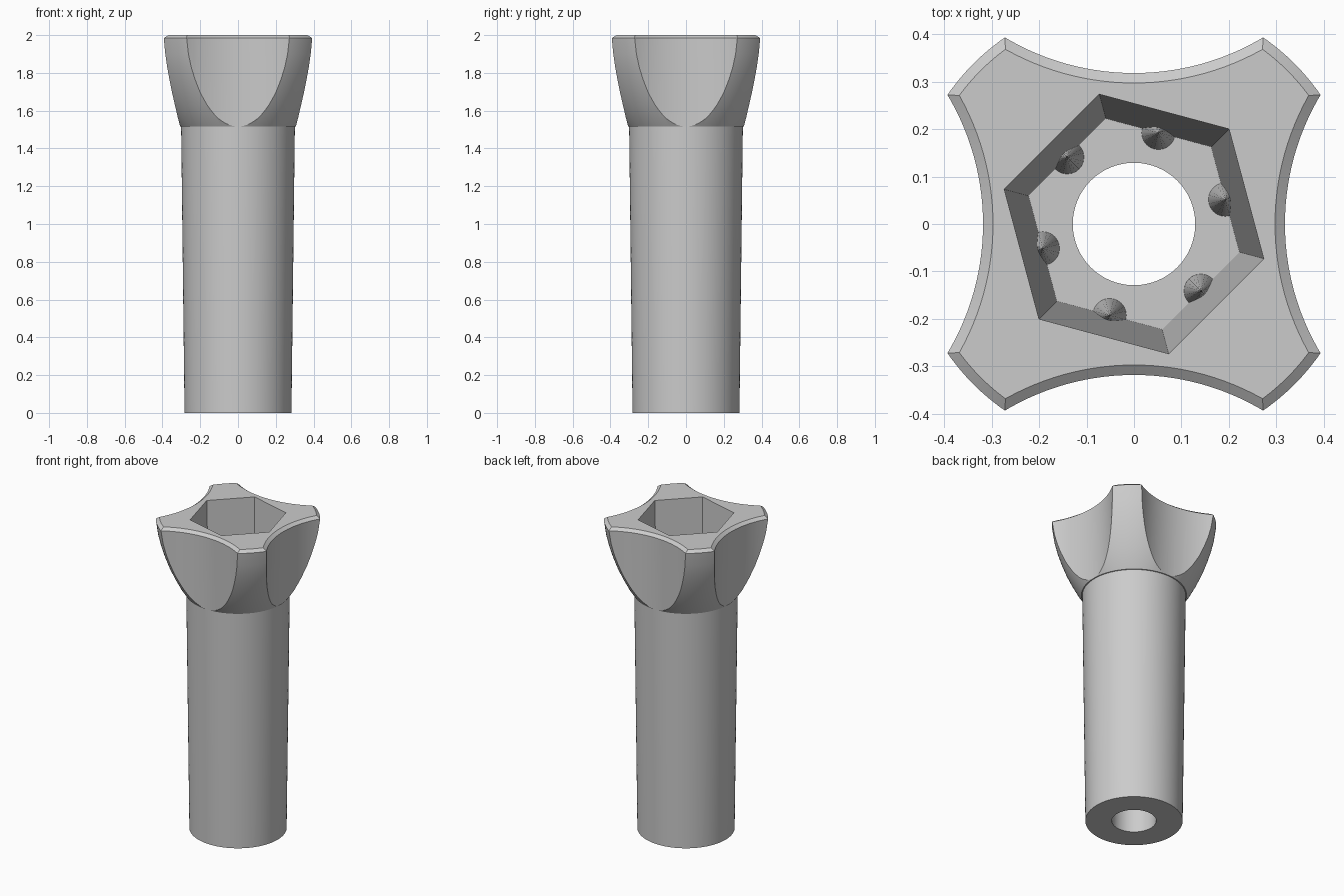
import bpy, bmesh, math
from mathutils import Matrix

if "Cube" in bpy.data.objects:
    bpy.data.objects.remove(bpy.data.objects["Cube"])

grey = bpy.data.materials.new("plain grey")
grey.use_nodes = True
colour = (0.6, 0.6, 0.6, 1)
grey.diffuse_color = colour
grey.node_tree.nodes["Principled BSDF"].inputs["Base Color"].default_value = colour


def lathe(name, profile, sides, centre=(0, 0), turn=0.0):
    """Closed solid from (radius, height) rings."""
    bm = bmesh.new()
    rings = []
    for r, z in profile:
        rings.append([bm.verts.new((centre[0] + r * math.cos(turn + math.tau * i / sides),
                                    centre[1] + r * math.sin(turn + math.tau * i / sides), z))
                      for i in range(sides)])
    for low, high in zip(rings, rings[1:]):
        for i in range(sides):
            j = (i + 1) % sides
            bm.faces.new((low[i], low[j], high[j], high[i]))
    bm.faces.new(rings[0][::-1])
    bm.faces.new(rings[-1])
    mesh = bpy.data.meshes.new(name)
    bm.to_mesh(mesh)
    bm.free()
    mesh.materials.append(grey)
    obj = bpy.data.objects.new(name, mesh)
    bpy.context.collection.objects.link(obj)
    return obj


def select(obj):
    bpy.ops.object.select_all(action='DESELECT')
    obj.select_set(True)
    bpy.context.view_layer.objects.active = obj


def cut(body, cutter):
    mod = body.modifiers.new("cut", 'BOOLEAN')
    mod.operation = 'DIFFERENCE'
    mod.solver = 'EXACT'
    mod.object = cutter
    select(body)
    bpy.ops.object.modifier_apply(modifier=mod.name)
    bpy.data.objects.remove(cutter)


# Tapered shaft with flared, chamfered head
body = lathe("knob_body", [(0.283, 0), (0.301, 1.515), (0.306, 1.516), (0.338, 1.565),
                           (0.372, 1.63), (0.404, 1.7), (0.43, 1.77), (0.449, 1.83),
                           (0.466, 1.9), (0.478, 1.984), (0.457, 2.0)], 128)

# Four finger scallops with a chamfered rim
for k in range(4):
    a = k * math.pi / 2
    cut(body, lathe("scallop_cutter", [(0.546, 1.4), (0.531, 1.984), (0.5835, 2.024)], 160,
                    (0.849 * math.cos(a), 0.849 * math.sin(a))))

# Tapered hexagonal socket and through hole
floor, slope = 0.15, 0.053 / 1.85
cut(body, lathe("socket_cutter", [(0.23, floor), (0.283 + slope * 0.1, 2.1)], 6, turn=math.pi / 4))
cut(body, lathe("hole_cutter", [(0.129, -0.1), (0.129, floor + 0.1)], 64))

select(body)
bpy.ops.object.shade_smooth_by_angle(angle=math.radians(20))

# Pointed gripping ribs at the middle of each socket wall
for k in range(6):
    a = math.radians(75 + 60 * k)
    rib = lathe(f"socket_rib_{k + 1}", [(0.036, floor - 0.01), (0.001, floor + 0.6)], 24,
                (0.199 * math.cos(a), 0.199 * math.sin(a)))
    select(rib)
    bpy.ops.object.shade_smooth_by_angle(angle=math.radians(30))
